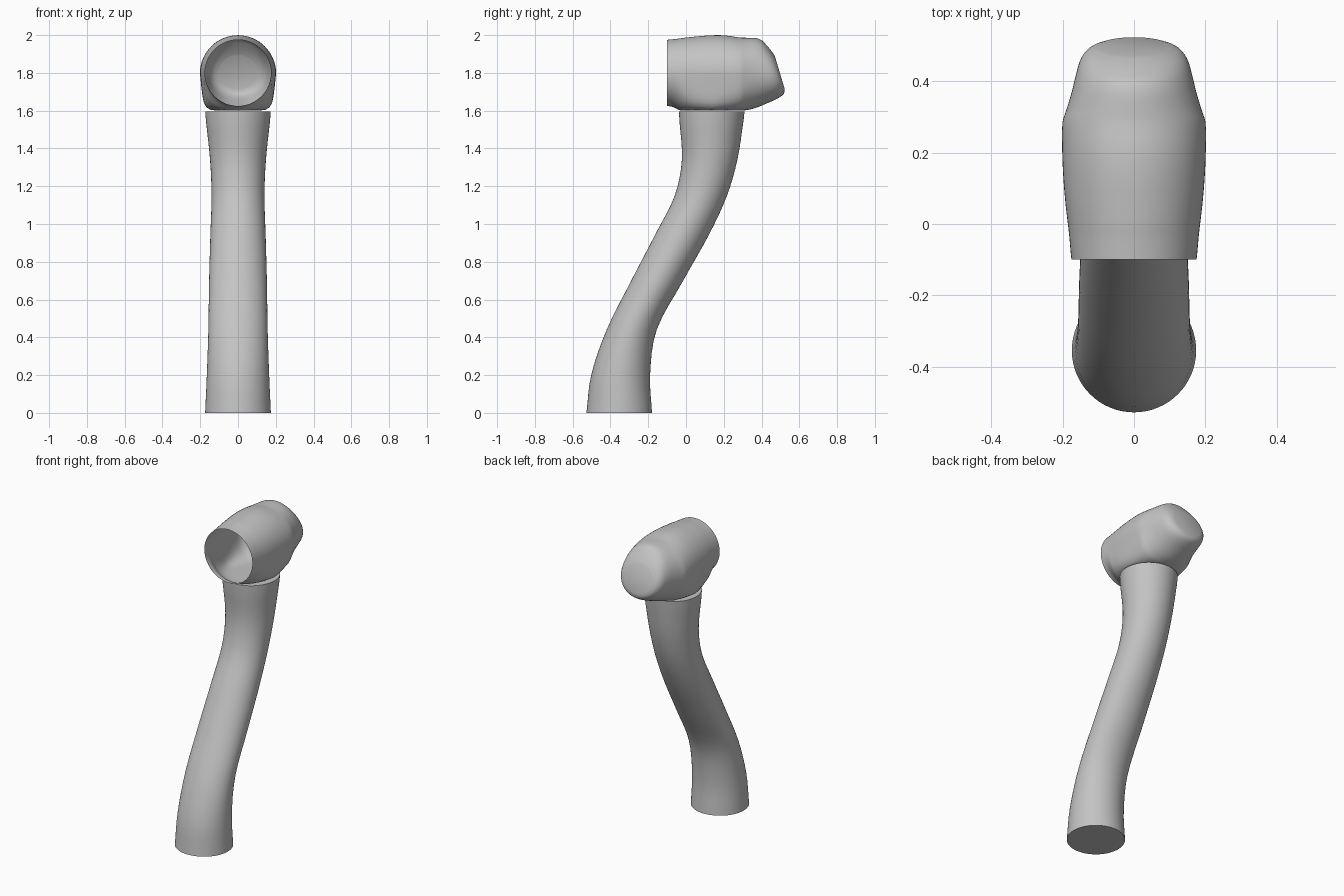
import bpy, bmesh, math

if "Cube" in bpy.data.objects:
    bpy.data.objects.remove(bpy.data.objects["Cube"], do_unlink=True)

GREY = (0.55, 0.55, 0.55, 1)
mat = bpy.data.materials.new("plain grey")
mat.use_nodes = True
mat.diffuse_color = GREY
mat.node_tree.nodes["Principled BSDF"].inputs["Base Color"].default_value = GREY
SIDES = 64


def refine(rows, steps=4):
    """Smooth curve through every row of station values."""
    out = []
    for i in range(len(rows) - 1):
        a, b = rows[max(i - 1, 0)], rows[i]
        c, d = rows[i + 1], rows[min(i + 2, len(rows) - 1)]
        for s in range(steps):
            t = s / steps
            # tangents allow for uneven station spacing
            u, w = c[0] - b[0], []
            for k in range(len(b)):
                m0 = (c[k] - a[k]) / (c[0] - a[0]) * u
                m1 = (d[k] - b[k]) / (d[0] - b[0]) * u
                w.append((2*t**3 - 3*t*t + 1) * b[k] + (t**3 - 2*t*t + t) * m0
                         + (3*t*t - 2*t**3) * c[k] + (t**3 - t*t) * m1)
            out.append(w)
    return out + [list(rows[-1])]


def loft(name, rings, cap_start, cap_end):
    bm = bmesh.new()
    loops = [[bm.verts.new(p) for p in ring] for ring in rings]
    for lo, hi in zip(loops, loops[1:]):
        for i in range(SIDES):
            j = (i + 1) % SIDES
            bm.faces.new((lo[i], lo[j], hi[j], hi[i]))
    if cap_start:
        bm.faces.new(loops[0][::-1])
    if cap_end:
        bm.faces.new(loops[-1])
    me = bpy.data.meshes.new(name)
    bm.to_mesh(me)
    bm.free()
    me.materials.append(mat)
    ob = bpy.data.objects.new(name, me)
    bpy.context.collection.objects.link(ob)
    bpy.ops.object.select_all(action="DESELECT")
    ob.select_set(True)
    bpy.context.view_layer.objects.active = ob
    bpy.ops.object.shade_smooth_by_angle(angle=math.radians(35))
    return ob


ANGLES = [2 * math.pi * i / SIDES for i in range(SIDES)]

# Curved handle: height, front edge, back edge, half width
handle = [
    (0.0, -0.527, -0.18, 0.174),
    (0.2, -0.502, -0.19, 0.165),
    (0.44, -0.42, -0.155, 0.157),
    (0.7, -0.29, -0.015, 0.153),
    (0.95, -0.16, 0.125, 0.146),
    (1.15, -0.06, 0.217, 0.14),
    (1.34, -0.022, 0.272, 0.148),
    (1.55, -0.035, 0.305, 0.17),
]
stations = refine(handle) + [(1.596, -0.037, 0.31, 0.173)]
loft("handle", [[(w * math.cos(a), (f + b) / 2 + (b - f) / 2 * math.sin(a), z)
                 for a in ANGLES] for z, f, b, w in stations], True, True)

# Hollow head: depth, half width, top, bottom, squareness below, backward lean
head = [
    (-0.1, 0.175, 1.975, 1.625, 2, 0),
    (-0.07, 0.178, 1.978, 1.62, 2, 0),
    (-0.035, 0.181, 1.982, 1.603, 2.4, 0),
    (0.0, 0.185, 1.987, 1.6, 3.5, 0),
    (0.06, 0.192, 1.993, 1.6, 5.5, 0),
    (0.135, 0.198, 1.999, 1.6, 8, 0),
    (0.21, 0.201, 1.998, 1.6, 5.5, 0),
    (0.285, 0.2, 1.987, 1.6, 3.4, 0),
    (0.32, 0.189, 1.986, 1.603, 2.6, 0),
    (0.37, 0.174, 1.984, 1.615, 2.2, 0),
    (0.42, 0.162, 1.971, 1.642, 2.1, 0.1),
    (0.46, 0.149, 1.945, 1.667, 2.1, 0.22),
    (0.485, 0.128, 1.92, 1.69, 2, 0.3),
    (0.497, 0.1, 1.89, 1.715, 2, 0.3),
]
MID = 1.8


def head_ring(y, w, top, bottom, n, lean):
    ring = []
    for a in ANGLES:
        c, s = math.cos(a), -math.sin(a)
        if s >= 0:
            x, z = w * c, MID + (top - MID) * s
        else:
            # squarer lower half narrows gently towards the collar
            r = (abs(c) ** n + abs(s) ** n) ** (-1 / n)
            depth = -s * r
            x = w * c * r * (1 - 0.09 * depth * min(1, (n - 2) / 2))
            z = MID - (MID - bottom) * depth
        ring.append((x, y - lean * (z - MID), z))
    return ring


rows = refine(head, 3)
loft("head", [head_ring(r[0], r[1], r[2], r[3], max(2, r[4]), max(0, r[5]))
              for r in rows], False, True)
